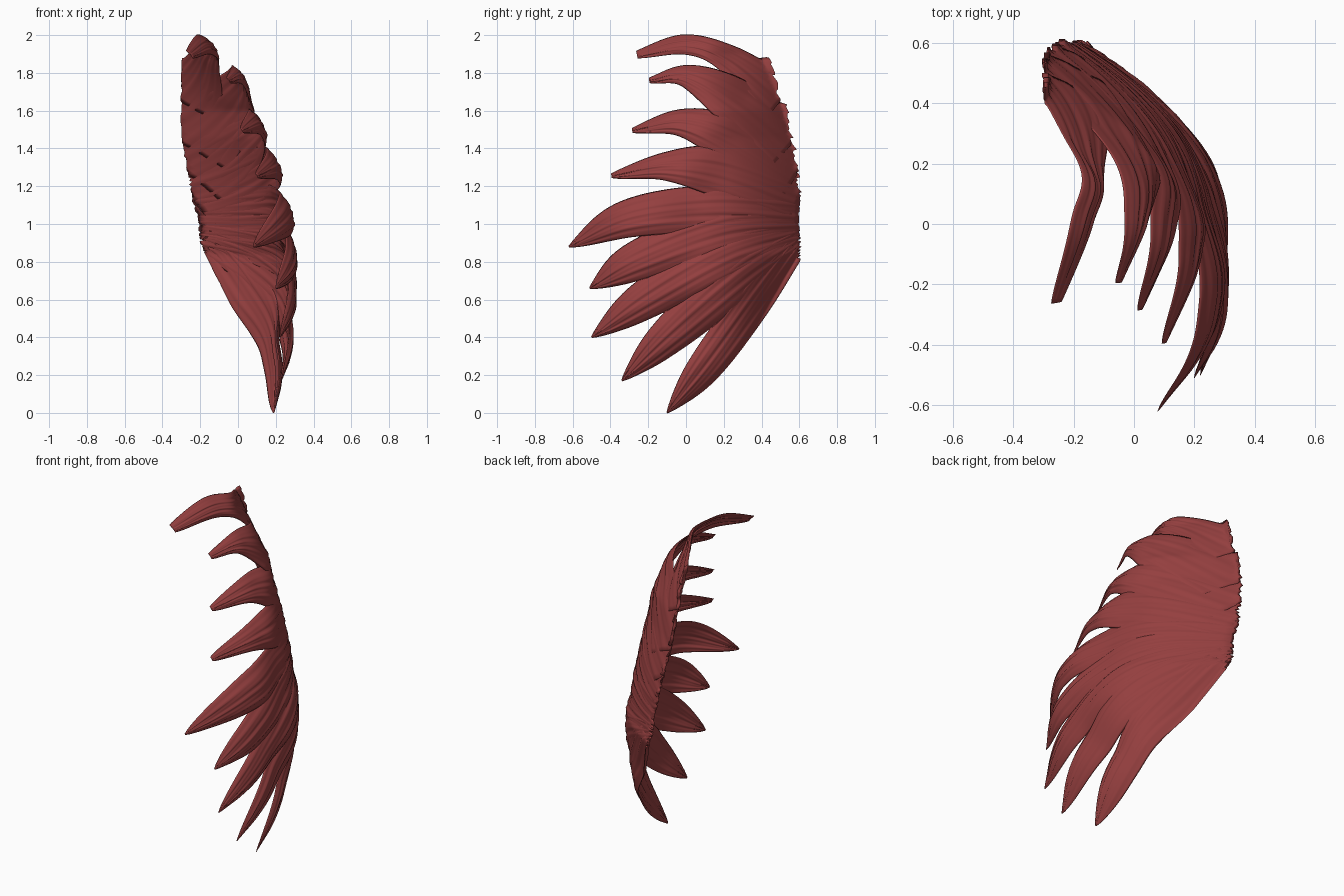
import bpy, bmesh, math, random
from mathutils import Vector

if "Cube" in bpy.data.objects:
    bpy.data.objects.remove(bpy.data.objects["Cube"])

random.seed(4)
red = bpy.data.materials.new("dark_red")
red.diffuse_color = (0.30, 0.05, 0.05, 1)
red.use_nodes = True
red.node_tree.nodes["Principled BSDF"].inputs["Base Color"].default_value = red.diffuse_color
ROWS, COLS = 48, 28


def through(p, t):
    """Smooth curve through the points p, t from 0 to 1."""
    n = len(p) - 1
    i = min(int(t * n), n - 1)
    f = t * n - i
    b, c = p[i], p[i + 1]
    a = p[i - 1] if i > 0 else b * 2 - c
    d = p[i + 2] if i + 2 <= n else c * 2 - b
    return b + (c - a) * (0.5 * f) + (a * 2 - b * 5 + c * 4 - d) * (0.5 * f * f) \
        + (b * 3 - a - c * 3 + d) * (0.5 * f ** 3)


def clamp(v):
    return max(0.0, min(1.0, v))


def root_edge(z):
    """Largest y of the curved root edge at height z."""
    return 0.605 - 0.28 * (z - 1.02) ** 2


def shell_x(y, z):
    """The common curved sheet the feathers grow together into."""
    edge = min(root_edge(z), 0.59 - (0.83 - z) * 0.58)
    e = max(0.0, min(0.5, edge - y))
    x = -0.19 + 0.48 * (0.9 - z) if z < 0.9 else max(-0.29, -0.19 - 0.18 * (z - 0.9))
    return x + (1.6 * e - 1.5 * e * e) * (1 - 0.5 * clamp((z - 1.6) / 0.3))


def feather(name, pts, widths, tilt):
    """Thin grooved blade: pointed tip, root merging into the sheet."""
    pts = [Vector(p) for p in pts]
    bm = bmesh.new()
    phase = [random.uniform(0, 6.28) for _ in range(3)]
    ragged = [random.uniform(-0.015, 0.015) for _ in range(COLS + 1)]
    layers = []
    for side in (1, -1):
        rows = []
        for r in range(ROWS + 1):
            t = r / ROWS
            c = through(pts, t)
            tan = through(pts, min(1, t + 0.01)) - through(pts, max(0, t - 0.01))
            tan.normalize()
            across = Vector((0, -tan.z, tan.y)).normalized()
            across.x = -tilt * (1 + 0.6 * (1 - t) ** 3)
            hw = max(0.003, through(widths, t ** 0.82))
            w = clamp((t - 0.38) / 0.32)
            w = w * w * (3 - 2 * w)
            row = []
            for k in range(COLS + 1):
                u = 2 * k / COLS - 1
                groove = 0.35 * math.sin(13 * u + phase[0] + 3 * t) \
                    + 0.3 * math.sin(23 * u + phase[1] - 4 * t) \
                    + 0.2 * math.sin(7 * u + phase[2] + 9 * t)
                amp = min(1, hw / 0.06) * (1 - u ** 4)
                v = c + across * (hw * u)
                v.x += 0.3 * hw * (0.6 - u * u)                 # cupped section
                # trim the root along one curved, torn edge
                over = v.y - root_edge(v.z) - ragged[k]
                if t > 0.5 and over > 0:
                    v -= tan * (over / max(tan.y, 0.3))
                v.x += (shell_x(v.y, v.z) - 0.006 * u * u - v.x) * w
                v.x += amp * (side * 0.010 + 0.007 * groove)    # thickness, strands
                row.append(bm.verts.new(v))
            rows.append(row)
        layers.append(rows)
        for r in range(ROWS):
            for k in range(COLS):
                bm.faces.new((rows[r][k], rows[r][k + 1], rows[r + 1][k + 1], rows[r + 1][k]))
    # close the tip and root ends
    for r in (0, ROWS):
        for k in range(COLS):
            a, b = layers[0][r], layers[1][r]
            bm.faces.new((a[k], a[k + 1], b[k + 1], b[k]))
    bmesh.ops.remove_doubles(bm, verts=bm.verts, dist=0.0004)
    bmesh.ops.recalc_face_normals(bm, faces=bm.faces)
    for f in bm.faces:
        f.smooth = True
    me = bpy.data.meshes.new(name)
    bm.to_mesh(me)
    bm.free()
    me.materials.append(red)
    bpy.context.collection.objects.link(bpy.data.objects.new(name, me))


# upper feathers: separate fingers spread along the root edge
feather("feather_1", [(-.255, -.26, 1.897), (-.17, 0, 1.95), (-.13, .23, 1.87), (-.27, .5, 1.65)],
        [.02, .05, .07, .14], .55)
feather("feather_2", [(-.05, -.195, 1.76), (.01, .01, 1.78), (0, .28, 1.63), (-.28, .54, 1.4)],
        [.014, .05, .125, .17], .45)
feather("feather_3", [(.02, -.285, 1.495), (.1, -.02, 1.535), (.07, .25, 1.44), (-.27, .575, 1.24)],
        [.012, .062, .125, .16], .4)
feather("feather_4", [(.1, -.395, 1.255), (.19, -.1, 1.305), (.155, .2, 1.27), (-.24, .6, 1.12)],
        [.012, .064, .13, .14], .35)
# lower feathers: long blades converging on one root
feather("feather_5", [(.08, -.62, .88), (.25, -.3, 1.03), (.21, .15, 1.08), (-.22, .6, 1.05)],
        [.004, .09, .125, .12], .25)
feather("feather_6", [(.2, -.51, .66), (.28, -.25, .81), (.2, .2, .97), (-.2, .6, 1.0)],
        [.004, .095, .125, .1], .12)
feather("feather_7", [(.22, -.5, .4), (.28, -.2, .61), (.19, .22, .84), (-.2, .6, .95)],
        [.004, .095, .125, .09], .0)
feather("feather_8", [(.23, -.34, .17), (.26, -.08, .42), (.14, .29, .73), (-.2, .59, .92)],
        [.004, .09, .125, .08], -.15)
feather("feather_9", [(.19, -.1, 0), (.19, .12, .27), (.08, .37, .61), (-.2, .57, .88)],
        [.004, .085, .1, .07], -.35)
